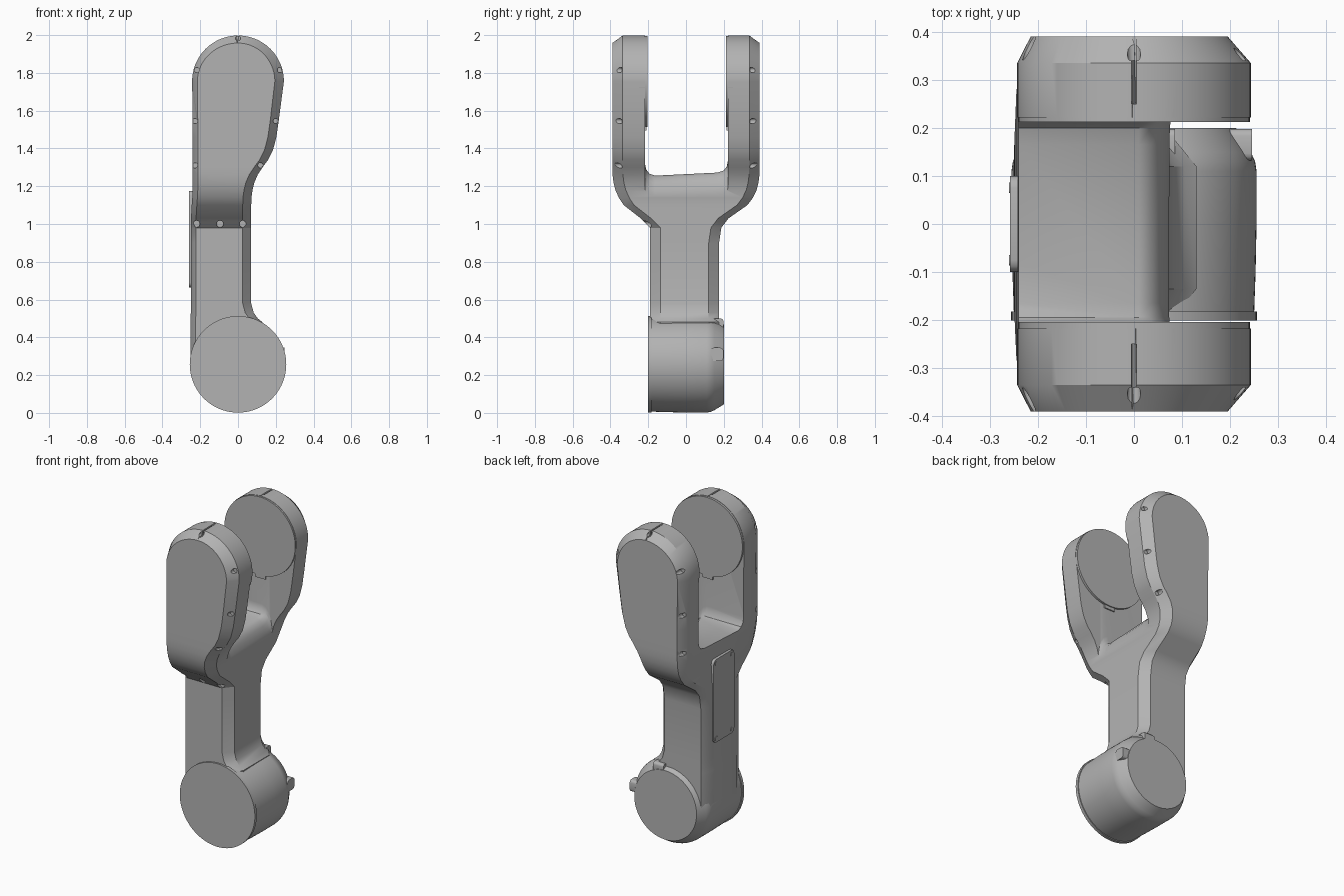
import bpy, bmesh, math
from mathutils import Matrix

cube = bpy.data.objects.get("Cube")
if cube:
    bpy.data.objects.remove(cube, do_unlink=True)

grey = bpy.data.materials.new("satin grey")
grey.use_nodes = True
colour = (0.45, 0.45, 0.45, 1)
grey.diffuse_color = colour
grey.node_tree.nodes["Principled BSDF"].inputs["Base Color"].default_value = colour


def make(name, bm):
    bmesh.ops.recalc_face_normals(bm, faces=bm.faces)
    mesh = bpy.data.meshes.new(name)
    bm.to_mesh(mesh)
    bm.free()
    mesh.materials.append(grey)
    obj = bpy.data.objects.new(name, mesh)
    bpy.context.collection.objects.link(obj)
    return obj


def loft(name, rings):
    """Skin a list of equal point rings and cap both ends."""
    bm = bmesh.new()
    loops = [[bm.verts.new(p) for p in ring] for ring in rings]
    n = len(loops[0])
    for a, b in zip(loops, loops[1:]):
        for i in range(n):
            j = (i + 1) % n
            bm.faces.new((a[i], a[j], b[j], b[i]))
    bm.faces.new(loops[0])
    bm.faces.new(loops[-1])
    return make(name, bm)


def turned(name, profile, cx, cz, sides=96):
    """Solid of revolution about a y axis; profile holds (y, radius)."""
    angles = [math.tau * i / sides for i in range(sides)]
    return loft(name, [[(cx + r * math.cos(a), y, cz + r * math.sin(a)) for a in angles]
                       for y, r in profile])


def block(name, centre, size, bevel=0.0):
    bm = bmesh.new()
    bmesh.ops.create_cube(bm, size=1, matrix=Matrix.Translation(centre) @ Matrix.Diagonal((*size, 1)))
    if bevel:
        edges = [e for e in bm.edges if abs(e.verts[0].co.x - e.verts[1].co.x) > 1e-4]
        bmesh.ops.bevel(bm, geom=edges, offset=bevel, segments=3, profile=0.5, affect='EDGES')
    return make(name, bm)


def cut(obj, cutter):
    mod = obj.modifiers.new("cut", 'BOOLEAN')
    mod.operation, mod.object, mod.solver = 'DIFFERENCE', cutter, 'EXACT'
    bpy.ops.object.select_all(action='DESELECT')
    bpy.context.view_layer.objects.active = obj
    obj.select_set(True)
    bpy.ops.object.modifier_apply(modifier=mod.name)
    bpy.data.objects.remove(cutter, do_unlink=True)


# Forked body: stations of (z, left x, right x, front depth, back depth)
stations = [
    (0.27, -0.252, 0.13, 0.19, 0.175), (0.48, -0.252, 0.13, 0.19, 0.175),
    (0.50, -0.251, 0.105, 0.19, 0.175), (0.53, -0.25, 0.083, 0.19, 0.175),
    (0.58, -0.25, 0.07, 0.19, 0.175), (0.90, -0.25, 0.07, 0.19, 0.175),
    (0.98, -0.25, 0.07, 0.19, 0.187), (1.03, -0.249, 0.07, 0.24, 0.225),
    (1.10, -0.245, 0.07, 0.33, 0.325), (1.14, -0.242, 0.071, 0.356, 0.355),
    (1.18, -0.24, 0.077, 0.374, 0.374), (1.22, -0.24, 0.087, 0.384, 0.384),
    (1.26, -0.24, 0.104, 0.389, 0.389), (1.30, -0.24, 0.13, 0.39, 0.39),
    (1.34, -0.24, 0.16, 0.39, 0.39), (1.39, -0.24, 0.185, 0.39, 0.39),
    (1.46, -0.24, 0.203, 0.39, 0.39), (1.55, -0.24, 0.216, 0.39, 0.39),
]
CAP_Z, CAP_R, SLOPE = 1.755, 0.243, 0.055


def section(z, xl, xr, z_in, xl_in, xr_in, front, back):
    return [(xl, SLOPE - front, z), (xl_in, -front, z_in), (xr_in, -front, z_in), (xr, SLOPE - front, z),
            (xr, back - SLOPE, z), (xr_in, back, z_in), (xl_in, back, z_in), (xl, back - SLOPE, z)]


rings = [section(z, xl, xr, z, xl + 0.027, xr - 0.045, f, b) for z, xl, xr, f, b in stations]
STEPS = 24
for i in range(STEPS + 1):
    a = min(math.pi / 2 * i / STEPS, 1.55)
    c, s = math.cos(a), math.sin(a)
    rings.append(section(CAP_Z + CAP_R * s, -CAP_R * c, CAP_R * c,
                         CAP_Z + 0.203 * s, -0.215 * c, 0.195 * c, 0.39, 0.39))
body = loft("forked_body", rings)

# Rounded slot between the arms, with its floor rolling down to one side
slot = [(-0.217, 2.2), (-0.217, 1.32), (-0.211, 1.29), (-0.195, 1.267), (-0.165, 1.256),
        (0.165, 1.272), (0.2, 1.283), (0.216, 1.305), (0.222, 1.335), (0.222, 2.2)]
roll = [(-0.5, 0), (0.01, 0), (0.035, -0.012), (0.055, -0.04), (0.068, -0.08), (0.08, -0.15), (0.4, -0.17)]
cut(body, loft("slot_cutter", [[(x, y, z + d) for y, z in slot] for x, d in roll]))

# Small fastener pockets around the sloped rims and on the front crease
rim = [(0, 1.984), (-0.218, 1.815), (0.222, 1.815), (-0.228, 1.545),
       (0.2, 1.545), (-0.228, 1.31), (0.12, 1.31)]
for side in (-1, 1):
    for x, z in rim:
        cut(body, turned("pocket_cutter", [(side * 0.34, 0.014), (side * 0.45, 0.014)], x, z, 12))
for x in (-0.22, -0.095, 0.025):
    cut(body, turned("pocket_cutter", [(-0.186, 0.018), (-0.3, 0.018)], x, 1.0, 12))

# Lower hub with front flange and tapered back
HUB_Z = 0.257
parts = [body]
parts.append(turned("hub", [(-0.185, 0.25), (-0.1, 0.253), (0, 0.255), (0.11, 0.255), (0.13, 0.252),
                            (0.15, 0.243), (0.2, 0.212)], 0, HUB_Z))
parts.append(turned("hub_flange", [(-0.201, 0.2555), (-0.182, 0.2555)], 0, HUB_Z))
parts.append(block("hub_side_lug", (0.215, 0.165, 0.31), (0.06, 0.066, 0.07), 0.015))
parts.append(block("hub_top_lug", (0.05, 0.165, 0.47), (0.07, 0.066, 0.06), 0.015))

# Bearing faces on the inside of both arms
parts.append(turned("front_bearing_face", [(-0.204, 0.241), (-0.25, 0.241)], 0, CAP_Z))
parts.append(turned("back_bearing_face", [(0.212, 0.241), (0.25, 0.241)], 0, CAP_Z))
parts.append(block("front_bearing_tab", (0, -0.217, 1.52), (0.07, 0.014, 0.05)))
parts.append(block("back_bearing_tab", (0, 0.222, 1.52), (0.07, 0.014, 0.05)))

# Access cover on the flat side, with a fastener at each corner
parts.append(block("access_cover", (-0.25, 0, 0.92), (0.017, 0.2, 0.51), 0.025))
for y in (-0.075, 0.075):
    for z in (0.69, 1.15):
        parts.append(block("cover_fastener", (-0.252, y, z), (0.017, 0.022, 0.022), 0.006))

for obj in parts:
    bpy.ops.object.select_all(action='DESELECT')
    bpy.context.view_layer.objects.active = obj
    obj.select_set(True)
    bpy.ops.object.shade_smooth_by_angle(angle=math.radians(32))
